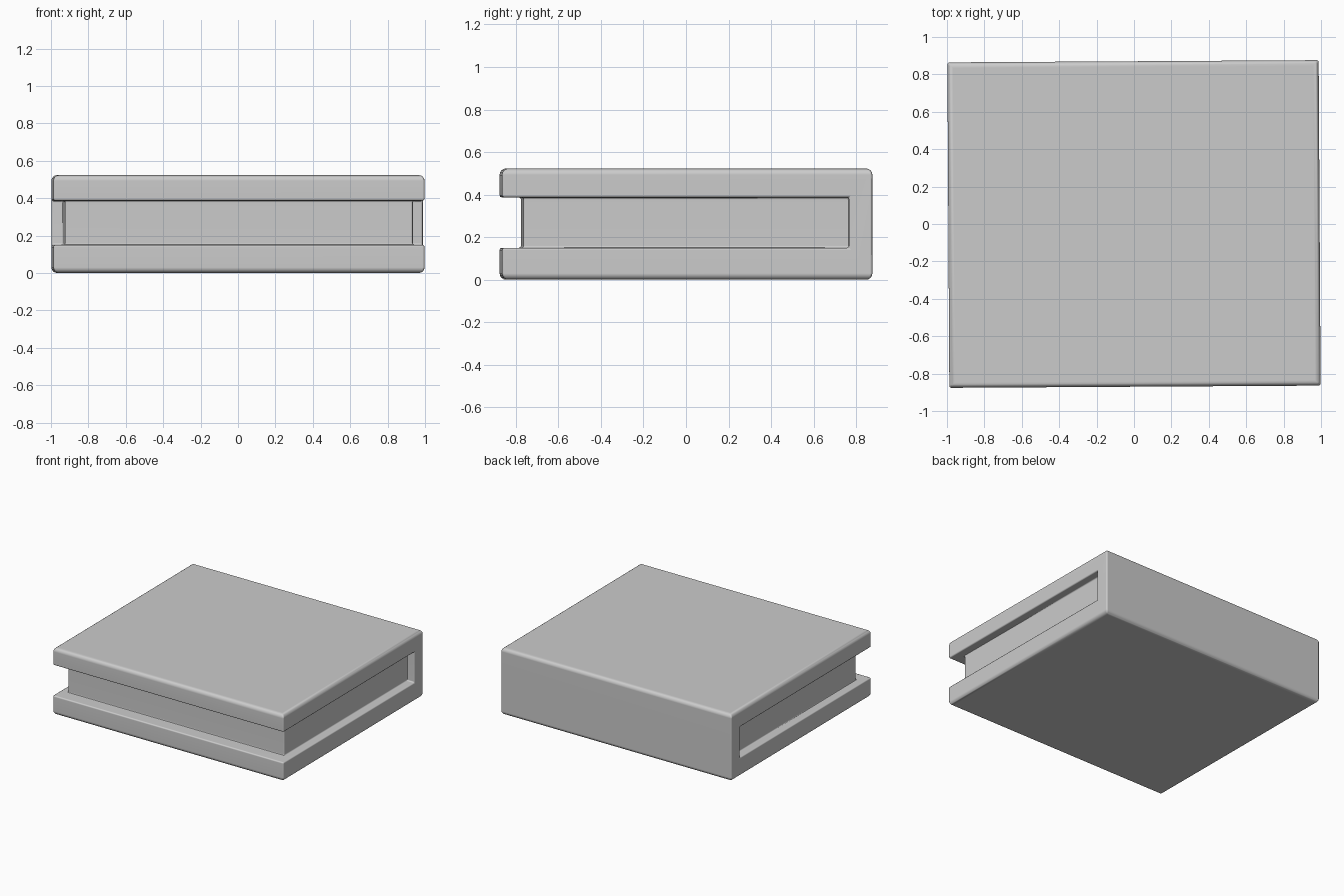
import bpy
import bmesh
from mathutils import Matrix

cube = bpy.data.objects.get("Cube")
if cube:
    bpy.data.objects.remove(cube, do_unlink=True)

HALF_X, HALF_Y = 0.9925, 0.87
BOTTOM, TOP = 0.0, 0.523
GROOVE_LOW, GROOVE_HIGH = 0.15, 0.387
CORE_X, CORE_FRONT, SPINE = 0.93, -0.77, 0.76

grey = bpy.data.materials.new("light grey")
grey.use_nodes = True
colour = (0.6, 0.6, 0.6, 1)
grey.diffuse_color = colour
grey.node_tree.nodes["Principled BSDF"].inputs["Base Color"].default_value = colour


def make_object(name, bm):
    bmesh.ops.recalc_face_normals(bm, faces=bm.faces)
    mesh = bpy.data.meshes.new(name)
    bm.to_mesh(mesh)
    bm.free()
    mesh.materials.append(grey)
    obj = bpy.data.objects.new(name, mesh)
    bpy.context.collection.objects.link(obj)
    return obj


# Outer block with rounded top and bottom rims
bm = bmesh.new()
size = (2 * HALF_X, 2 * HALF_Y, TOP - BOTTOM)
bmesh.ops.create_cube(bm, size=1, matrix=Matrix.Diagonal((*size, 1)))
bmesh.ops.translate(bm, verts=bm.verts, vec=(0, 0, (TOP + BOTTOM) / 2))
rims = [e for e in bm.edges if abs(e.verts[0].co.z - e.verts[1].co.z) < 0.01]
bmesh.ops.bevel(bm, geom=rims, offset=0.03, segments=4, profile=0.5,
                affect="EDGES", clamp_overlap=True)
block = make_object("book_block", bm)

# U-shaped cutter for the groove around the front and both sides
bm = bmesh.new()
outline = [(-1.2, SPINE), (-1.2, -1.2), (1.2, -1.2), (1.2, SPINE),
           (CORE_X, SPINE), (CORE_X, CORE_FRONT),
           (-CORE_X, CORE_FRONT), (-CORE_X, SPINE)]
face = bm.faces.new([bm.verts.new((x, y, GROOVE_LOW)) for x, y in outline])
walls = bmesh.ops.extrude_face_region(bm, geom=[face])["geom"]
bmesh.ops.translate(bm, vec=(0, 0, GROOVE_HIGH - GROOVE_LOW),
                    verts=[v for v in walls if isinstance(v, bmesh.types.BMVert)])
cutter = make_object("groove_cutter", bm)
cutter.hide_render = True
cutter.hide_viewport = True

groove = block.modifiers.new("groove", "BOOLEAN")
groove.operation = "DIFFERENCE"
groove.solver = "EXACT"
groove.object = cutter

# Soften the groove lips and upright corners
soften = block.modifiers.new("soften", "BEVEL")
soften.width = 0.01
soften.segments = 2
soften.limit_method = "ANGLE"
soften.angle_limit = 1.0
soften.harden_normals = True

bpy.context.view_layer.objects.active = block
block.select_set(True)
bpy.ops.object.modifier_apply(modifier="groove")
bpy.ops.object.modifier_apply(modifier="soften")
bpy.data.objects.remove(cutter, do_unlink=True)
bpy.ops.object.shade_smooth_by_angle(angle=0.7)
block.modifiers.new("shading", "WEIGHTED_NORMAL").keep_sharp = True
block.rotation_euler.z = 0.006
